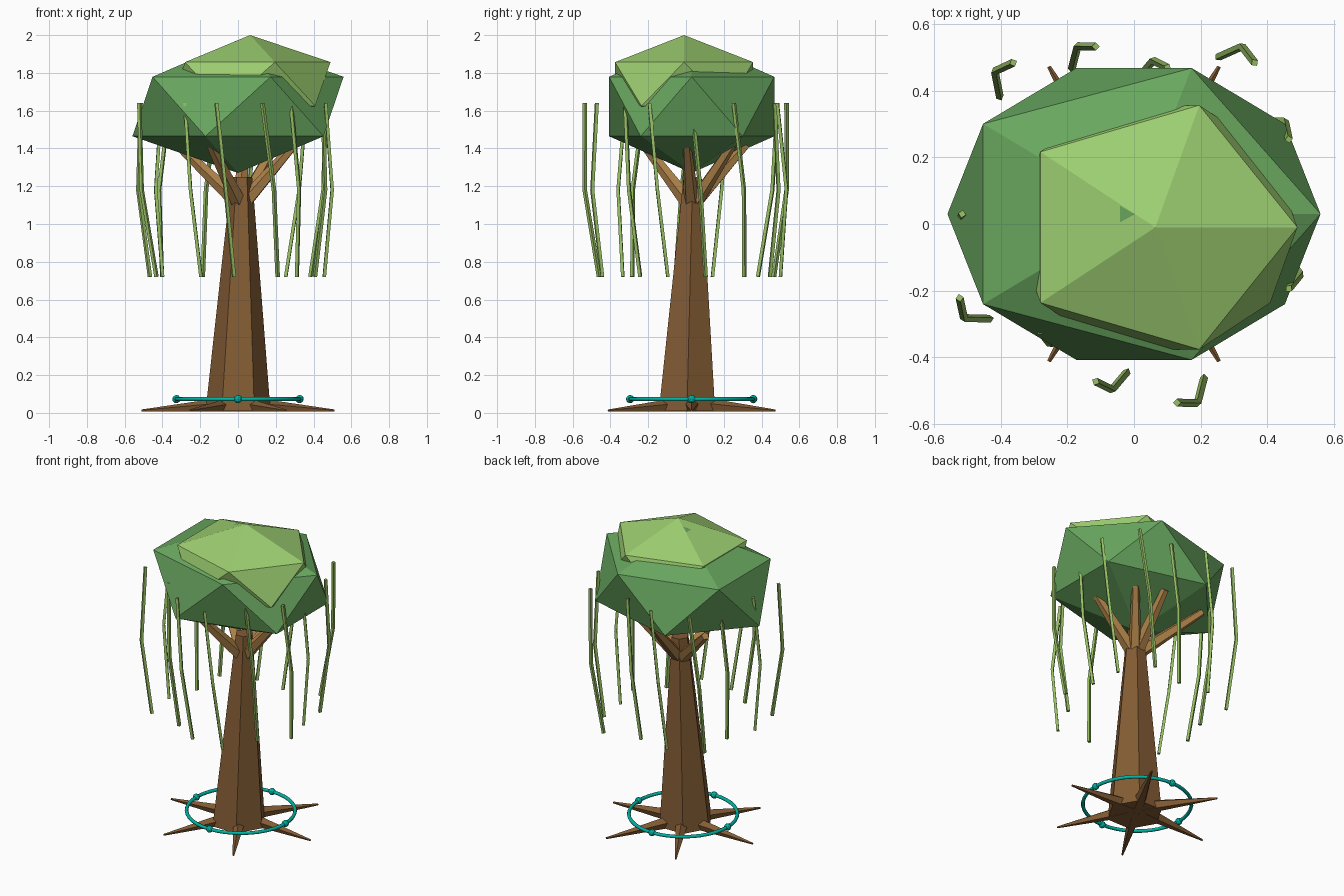
import bpy
from math import cos, sin, radians, tau
from mathutils import Vector

if "Cube" in bpy.data.objects:
    bpy.data.objects.remove(bpy.data.objects["Cube"])

CY = 0.03  # the tree's axis sits slightly behind the origin


def mat(name, r, g, b):
    m = bpy.data.materials.new(name)
    m.diffuse_color = [(c / 255) ** 2.2 for c in (r, g, b)] + [1]
    m.use_nodes = True
    m.node_tree.nodes["Principled BSDF"].inputs["Base Color"].default_value = m.diffuse_color
    return m


bark = mat("bark", 130, 92, 55)
light_bark = mat("light_bark", 172, 128, 74)
leaf = mat("leaf", 104, 165, 95)
light_leaf = mat("light_leaf", 155, 205, 112)
vine_green = mat("vine_green", 150, 190, 100)
teal = mat("teal", 0, 178, 162)


def finish(name, material):
    ob = bpy.context.object
    ob.name = name
    ob.data.materials.append(material)
    return ob


def polar(r, a, z):
    return Vector((r * cos(a), CY + r * sin(a), z))


def limb(name, a, b, r1, r2, sides, material):
    """Tapered faceted limb from a to b."""
    d = b - a
    bpy.ops.mesh.primitive_cone_add(
        vertices=sides, radius1=r1, radius2=r2, depth=d.length,
        location=(a + b) / 2, rotation=d.to_track_quat('Z', 'Y').to_euler())
    return finish(name, material)


def leaf_ball(name, loc, scale, material):
    bpy.ops.mesh.primitive_ico_sphere_add(subdivisions=1, radius=1, location=loc)
    ob = finish(name, material)
    ob.scale = scale


# Trunk: six-sided taper with a slight lean
bpy.ops.mesh.primitive_cone_add(vertices=6, radius1=0.172, radius2=0.055,
                                depth=1.24, location=(0, 0, 0.63),
                                rotation=(0, 0, radians(30)))
trunk = finish("trunk", bark)
bpy.ops.object.transform_apply(location=True, rotation=True, scale=True)
for v in trunk.data.vertices:
    t = v.co.z / 1.25
    v.co.x += 0.02 * t
    v.co.y += 0.005 + 0.03 * t

# Roots: six spikes lying on the ground
for i in range(6):
    a = i * tau / 6
    limb(f"root_{i + 1}", polar(0.02, a, 0.045), polar(0.51, a, 0.012),
         0.045, 0.006, 5, bark)

# Branches: spreading up into the crown
for i, (deg, r) in enumerate([(-5, 0.3), (48, 0.29), (85, 0.29), (145, 0.39), (240, 0.29)]):
    a = radians(deg)
    limb(f"branch_{i + 1}", polar(0.025, a, 1.12) + Vector((0.015, 0, 0)),
         polar(r, a, 1.42), 0.042, 0.024, 5, light_bark)

# Crown: two squashed icosahedra
leaf_ball("crown", (0, CY, 1.622), (0.625, 0.514, 0.352), leaf)
leaf_ball("crown_top", (0.064, -0.01, 1.741), (0.476, 0.43, 0.259), light_leaf)

# Hanging vines: fourteen bent strands around the crown
curve = bpy.data.curves.new("hanging_vines", 'CURVE')
curve.dimensions = '3D'
curve.bevel_depth = 0.012
curve.bevel_resolution = 0
curve.use_fill_caps = True
for i in range(14):
    a, r = i * tau / 14, 0.45 + 0.065 * (i % 3)
    s = curve.splines.new('POLY')
    s.use_smooth = False
    s.points.add(2)
    path = [(r, a, 1.64), (r * 1.03, a + 0.1, 1.18), (r * 0.92, a + 0.18, 0.72)]
    for p, q in zip(s.points, path):
        p.co = (*polar(*q), 1)
curve.materials.append(vine_green)
bpy.context.collection.objects.link(bpy.data.objects.new("hanging_vines", curve))

# Glowing ring with four beads around the foot
bpy.ops.mesh.primitive_torus_add(major_radius=0.326, minor_radius=0.011,
                                 major_segments=40, minor_segments=8,
                                 location=(0, CY, 0.073))
finish("foot_ring", teal)
bpy.ops.object.shade_smooth()
for i in range(4):
    bpy.ops.mesh.primitive_ico_sphere_add(subdivisions=2, radius=0.022,
                                          location=polar(0.326, i * tau / 4, 0.073))
    finish(f"ring_bead_{i + 1}", teal)
